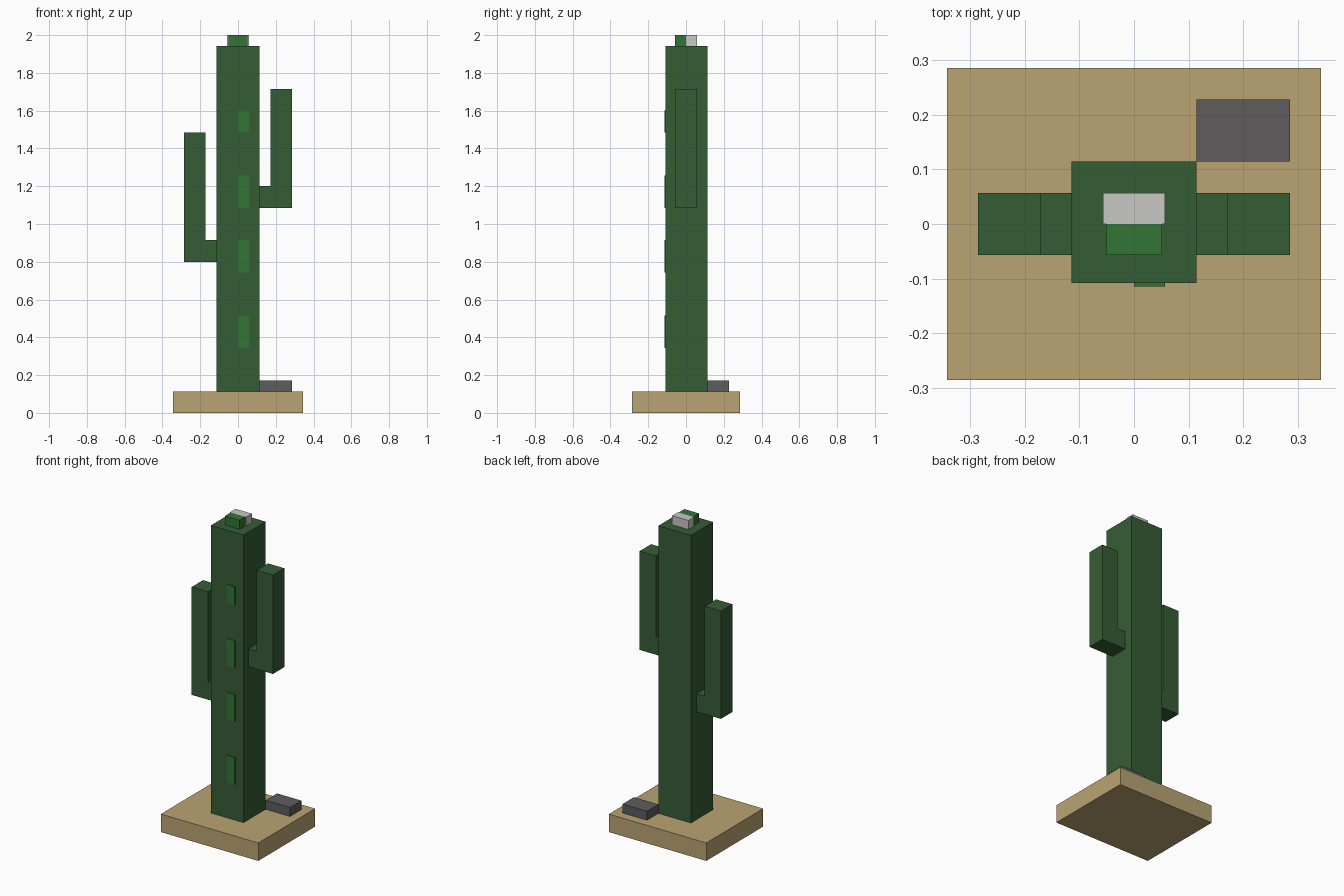
import bpy

if "Cube" in bpy.data.objects:
    bpy.data.objects.remove(bpy.data.objects["Cube"])

U = 2 / 35  # block unit: the model is 35 units tall


def material(name, rgb):
    """Flat colour from 0-255 sRGB values, stored as linear."""
    lin = [((c / 255 + 0.055) / 1.055) ** 2.4 for c in rgb]
    m = bpy.data.materials.new(name)
    m.diffuse_color = (*lin, 1)
    m.use_nodes = True
    m.node_tree.nodes["Principled BSDF"].inputs["Base Color"].default_value = m.diffuse_color
    return m


SAND = material("sand", (186, 164, 114))
GREEN = material("cactus green", (53, 93, 53))
BRIGHT = material("bright green", (50, 117, 53))
STONE = material("stone grey", (95, 92, 92))
WHITE = material("flower white", (200, 200, 197))


def box(name, x, y, z, mat):
    """Axis-aligned box from (min, max) ranges given in block units."""
    bpy.ops.mesh.primitive_cube_add(size=1)
    ob = bpy.context.object
    ob.name = name
    for v in ob.data.vertices:
        v.co = [(r[0] if c < 0 else r[1]) * U for c, r in zip(v.co, (x, y, z))]
    ob.data.materials.append(mat)
    return ob


# Ground slab and stone
box("sand_base", (-6, 6), (-5, 5), (0, 2), SAND)
box("stone", (2, 5), (2, 4), (2, 3), STONE)

# Trunk
box("trunk", (-2, 2), (-1.9, 2), (2, 34), GREEN)

# Arms: a short link from the trunk, then an upright
for side, s, low, high in (("left", -1, 14, 26), ("right", 1, 19, 30)):
    box(side + "_arm_link", sorted((2 * s, 3 * s)), (-1, 1), (low, low + 2), GREEN)
    box(side + "_arm", sorted((3 * s, 5 * s)), (-1, 1), (low, high), GREEN)

# Thin bright ribs on the front
for i, (low, high) in enumerate(((6, 9), (13, 16), (19, 22), (26, 28))):
    box(f"rib_{i + 1}", (0, 1), (-2, -1.9), (low, high), BRIGHT)

# Flower and bud on top
box("flower", (-1, 1), (0, 1), (34, 35), WHITE)
box("bud", (-0.9, 0.9), (-1, 0), (34, 35), BRIGHT)
